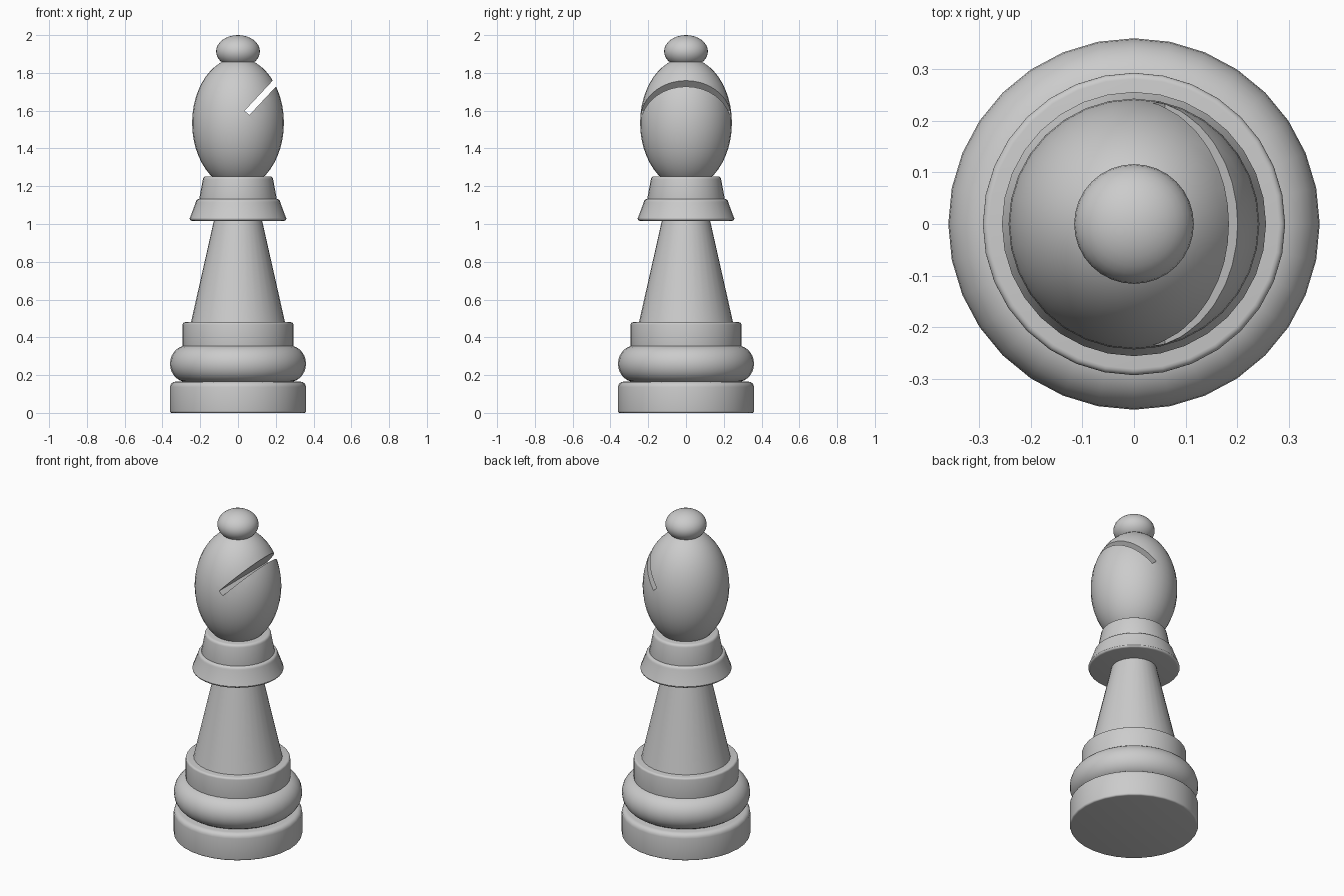
import bpy, bmesh, math

if "Cube" in bpy.data.objects:
    bpy.data.objects.remove(bpy.data.objects["Cube"])

SEGS = 32


def finish(ob, angle=30):
    bpy.ops.object.select_all(action='DESELECT')
    ob.select_set(True)
    bpy.context.view_layer.objects.active = ob
    bpy.ops.object.shade_smooth_by_angle(angle=math.radians(angle))


def lathe(name, profile):
    """Closed turned solid from (radius, z) points, bottom to top."""
    bm = bmesh.new()
    rings = []
    for r, z in profile:
        rings.append([bm.verts.new((r * math.cos(2 * math.pi * i / SEGS),
                                    r * math.sin(2 * math.pi * i / SEGS), z))
                      for i in range(SEGS)])
    for a, b in zip(rings, rings[1:]):
        for i in range(SEGS):
            j = (i + 1) % SEGS
            bm.faces.new((a[i], a[j], b[j], b[i]))
    bm.faces.new(rings[0][::-1])
    bm.faces.new(rings[-1])
    me = bpy.data.meshes.new(name)
    bm.to_mesh(me)
    bm.free()
    ob = bpy.data.objects.new(name, me)
    bpy.context.collection.objects.link(ob)
    finish(ob)
    return ob


def disc(r0, z0, r1, z1, b0, b1, n=4):
    """Profile of a (tapered) disc with rounded bottom and top edges."""
    quarter = [math.pi / 2 * i / n for i in range(n + 1)]
    low = [(r0 - b0 + b0 * math.sin(t), z0 + b0 - b0 * math.cos(t)) for t in quarter]
    high = [(r1 - b1 + b1 * math.cos(t), z1 - b1 + b1 * math.sin(t)) for t in quarter]
    return low + high


def ellipsoid(name, r, h, z, segs, rings):
    bpy.ops.mesh.primitive_uv_sphere_add(segments=segs, ring_count=rings, radius=1,
                                         location=(0, 0, z))
    ob = bpy.context.object
    ob.name = name
    ob.scale = (r, r, h)
    bpy.ops.object.transform_apply(location=True, rotation=True, scale=True)
    return ob


# Stepped foot
lathe("base_disc", disc(0.36, 0, 0.36, 0.165, 0.01, 0.028))
arc = [math.pi * (i / 14 - 0.5) for i in range(15)]
lathe("base_bulge", [(0.27 + 0.09 * math.cos(t), 0.26 + 0.097 * math.sin(t)) for t in arc])
lathe("base_step", disc(0.293, 0.345, 0.293, 0.48, 0.003, 0.012))

# Tapered stem
lathe("stem", [(0.25, 0.475), (0.126, 1.025)])

# Double collar
lathe("lower_collar", disc(0.256, 1.017, 0.224, 1.132, 0.012, 0.018))
lathe("upper_collar", disc(0.206, 1.125, 0.186, 1.252, 0.004, 0.016))

# Head with slanted slot
head = ellipsoid("head", 0.243, 0.345, 1.535, 32, 24)
a = math.radians(47)
length = 0.36
bpy.ops.mesh.primitive_cube_add(
    size=1, rotation=(0, -a, 0),
    location=(0.0475 + length / 2 * math.cos(a), 0, 1.588 + length / 2 * math.sin(a)))
cutter = bpy.context.object
cutter.name = "slot_cutter"
cutter.scale = (length, 1, 0.034)
cutter.hide_render = True
mod = head.modifiers.new("slot", 'BOOLEAN')
mod.operation = 'DIFFERENCE'
mod.solver = 'EXACT'
mod.object = cutter
bpy.context.view_layer.update()
bpy.context.view_layer.objects.active = head
bpy.ops.object.modifier_apply(modifier="slot")
bpy.data.objects.remove(cutter)
finish(head)

# Finial
finish(ellipsoid("finial", 0.116, 0.086, 1.914, 32, 16))
